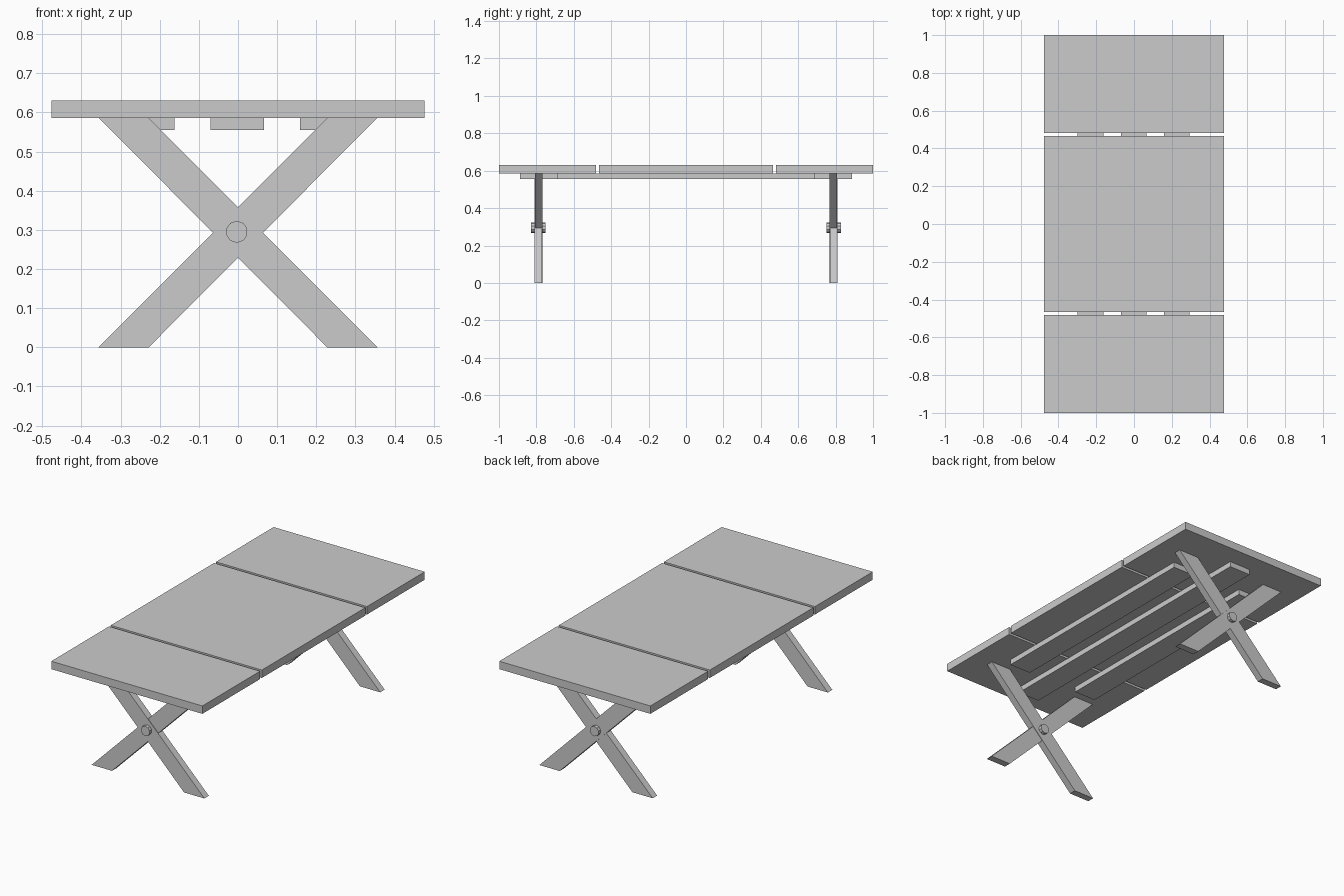
import bpy, bmesh, math
from mathutils import Matrix

if "Cube" in bpy.data.objects:
    bpy.data.objects.remove(bpy.data.objects["Cube"])


def finish(name, bm):
    bmesh.ops.recalc_face_normals(bm, faces=bm.faces)
    mesh = bpy.data.meshes.new(name)
    bm.to_mesh(mesh)
    bm.free()
    obj = bpy.data.objects.new(name, mesh)
    bpy.context.collection.objects.link(obj)
    return obj


def box(name, x0, x1, y0, y1, z0, z1):
    bm = bmesh.new()
    bmesh.ops.create_cube(bm, size=1)
    bmesh.ops.scale(bm, vec=(x1 - x0, y1 - y0, z1 - z0), verts=bm.verts)
    bmesh.ops.translate(bm, vec=((x0 + x1) / 2, (y0 + y1) / 2, (z0 + z1) / 2), verts=bm.verts)
    return finish(name, bm)


def prism(name, profile, y0, y1):
    # extrude an x-z profile along y
    bm = bmesh.new()
    face = bm.faces.new([bm.verts.new((x, y0, z)) for x, z in profile])
    side = bmesh.ops.extrude_face_region(bm, geom=[face])["geom"]
    bmesh.ops.translate(bm, vec=(0, y1 - y0, 0),
                        verts=[v for v in side if isinstance(v, bmesh.types.BMVert)])
    return finish(name, bm)


W, TOP, UNDER = 0.476, 0.631, 0.586

# table top: three panels with narrow gaps
for name, y0, y1 in (("front_top_panel", -1, -0.481),
                     ("middle_top_panel", -0.465, 0.465),
                     ("back_top_panel", 0.481, 1)):
    box(name, -W, W, y0, y1, UNDER, TOP)

# battens under the top, the centre one longer
for name, x, length in (("left_batten", -0.23, 0.687),
                        ("centre_batten", -0.002, 0.887),
                        ("right_batten", 0.226, 0.687)):
    box(name, x - 0.068, x + 0.068, -length, length, 0.555, UNDER)

# crossed legs with a through bolt at each end
for end, s in (("front", -1), ("back", 1)):
    for label, d, y in (("falling", 1, 0.791), ("rising", -1, 0.788)):
        profile = [(d * x, z) for x, z in
                   ((0.228, 0), (0.356, 0), (-0.228, UNDER), (-0.356, UNDER))]
        prism(f"{end}_{label}_leg", profile, s * y - 0.02, s * y + 0.02)
    bm = bmesh.new()
    bmesh.ops.create_cone(bm, cap_ends=True, segments=10, radius1=0.028, radius2=0.028,
                          depth=0.08,
                          matrix=Matrix.Translation((-0.003, s * 0.79, 0.295))
                          @ Matrix.Rotation(math.pi / 2, 4, 'X'))
    finish(f"{end}_bolt", bm)
